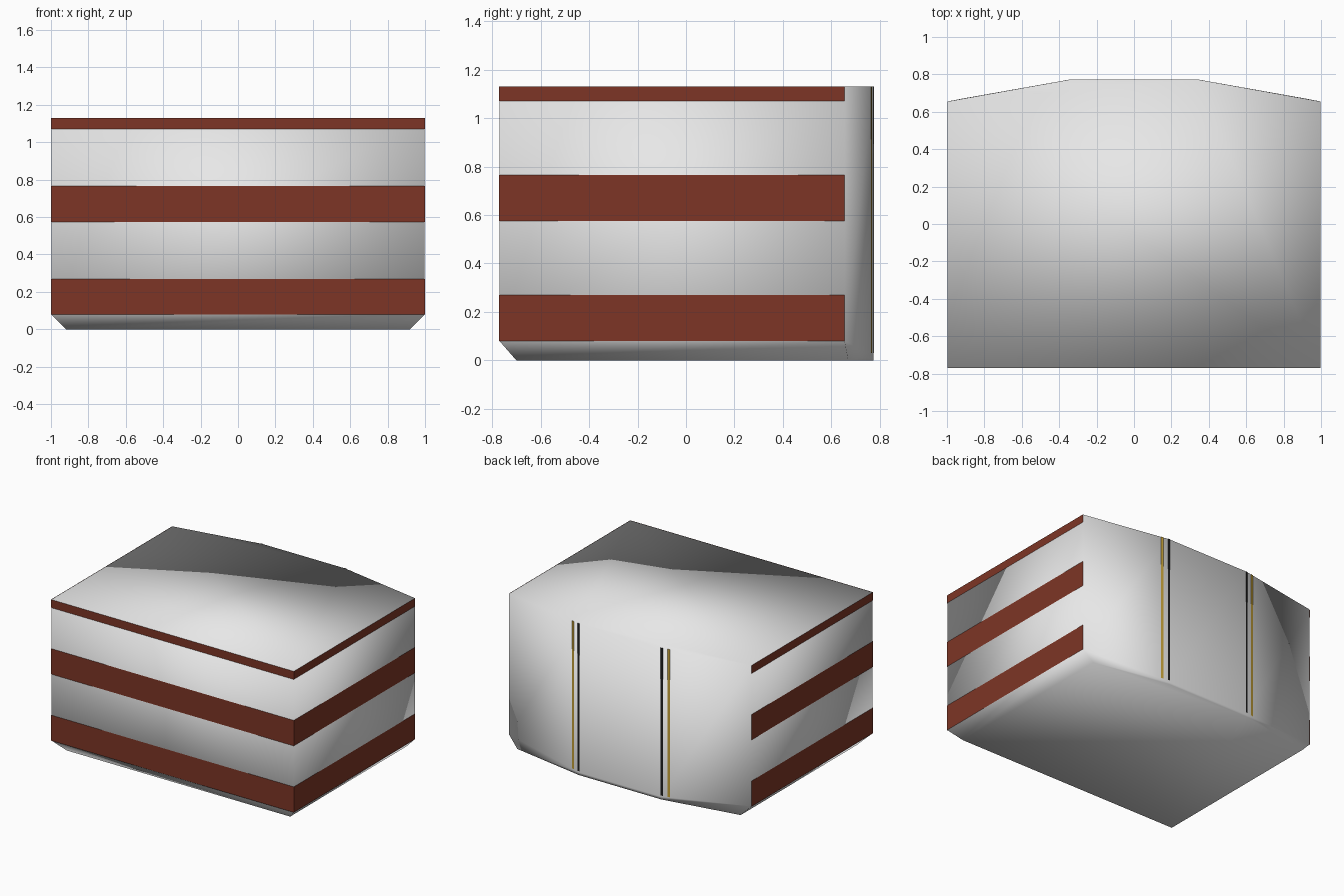
import bpy

if "Cube" in bpy.data.objects:
    bpy.data.objects.remove(bpy.data.objects["Cube"])

W, FRONT, SIDE_END, BACK, CORNER = 0.998, -0.77, 0.655, 0.773, 0.34
BEVEL_Z, TOP = 0.08, 1.13


def material(name, rgb):
    m = bpy.data.materials.new(name)
    m.diffuse_color = (*rgb, 1)
    m.use_nodes = True
    m.node_tree.nodes["Principled BSDF"].inputs["Base Color"].default_value = m.diffuse_color
    return m


WHITE = material("pale grey", (0.80, 0.80, 0.80))
RED = material("brick red", (0.205, 0.036, 0.019))
YELLOW = material("yellow", (0.55, 0.35, 0.04))
BLACK = material("black", (0.012, 0.012, 0.012))


def make(name, verts, faces, mat, smooth=False):
    mesh = bpy.data.meshes.new(name)
    mesh.from_pydata(verts, [], faces)
    mesh.materials.append(mat)
    for p in mesh.polygons:
        p.use_smooth = smooth
    ob = bpy.data.objects.new(name, mesh)
    bpy.context.collection.objects.link(ob)
    return ob


def ribbon(name, path, z0, z1, mat):
    """Upright thin strip following a plan path."""
    n = len(path)
    verts = [(x, y, z) for z in (z0, z1) for x, y in path]
    faces = [(i, i + 1, n + i + 1, n + i) for i in range(n - 1)]
    return make(name, verts, faces, mat)


# body: six-sided plan with a bevelled underside at the front and sides
plan = [(-W, FRONT), (W, FRONT), (W, SIDE_END),
        (CORNER, BACK), (-CORNER, BACK), (-W, SIDE_END)]
base = [(-0.92, -0.70), (0.92, -0.70), (0.92, 0.67),
        (CORNER, BACK), (-CORNER, BACK), (-0.92, 0.67)]
low = [0.08, 0.08, 0.08, 0.02, 0.02, 0.08]
verts = [(x, y, 0) for x, y in base]
verts += [(x, y, z) for (x, y), z in zip(plan, low)]
verts += [(x, y, TOP) for x, y in plan]
faces = [(5, 4, 3, 2, 1, 0), (12, 13, 14, 15, 16, 17)]
for r in (0, 6):
    faces += [(r + i, r + (i + 1) % 6, r + 6 + (i + 1) % 6, r + 6 + i)
              for i in range(6)]
make("body", verts, faces, WHITE, smooth=True)

# red bands around the left, front and right walls
wrap = [(-1.0, SIDE_END), (-1.0, FRONT - 0.002), (1.0, FRONT - 0.002), (1.0, SIDE_END)]
for name, z0, z1 in (("lower_band", BEVEL_Z, 0.27),
                     ("middle_band", 0.575, 0.765),
                     ("upper_band", 1.07, TOP)):
    ribbon(name, wrap, z0, z1, RED)


# thin black and yellow uprights at the two back corners
def back_y(x):
    slope = (BACK - SIDE_END) / (W - CORNER)
    return BACK - max(0, abs(x) - CORNER) * slope + 0.003


for side, s in (("right", 1), ("left", -1)):
    for label, xs, mat in (("black", (CORNER + 0.012, CORNER, CORNER - 0.006), BLACK),
                           ("yellow", (0.405, 0.385), YELLOW)):
        path = [(s * x, back_y(x)) for x in xs]
        if s < 0:
            path.reverse()
        ribbon(f"{label}_back_line_{side}", path, 0.03, TOP, mat)
